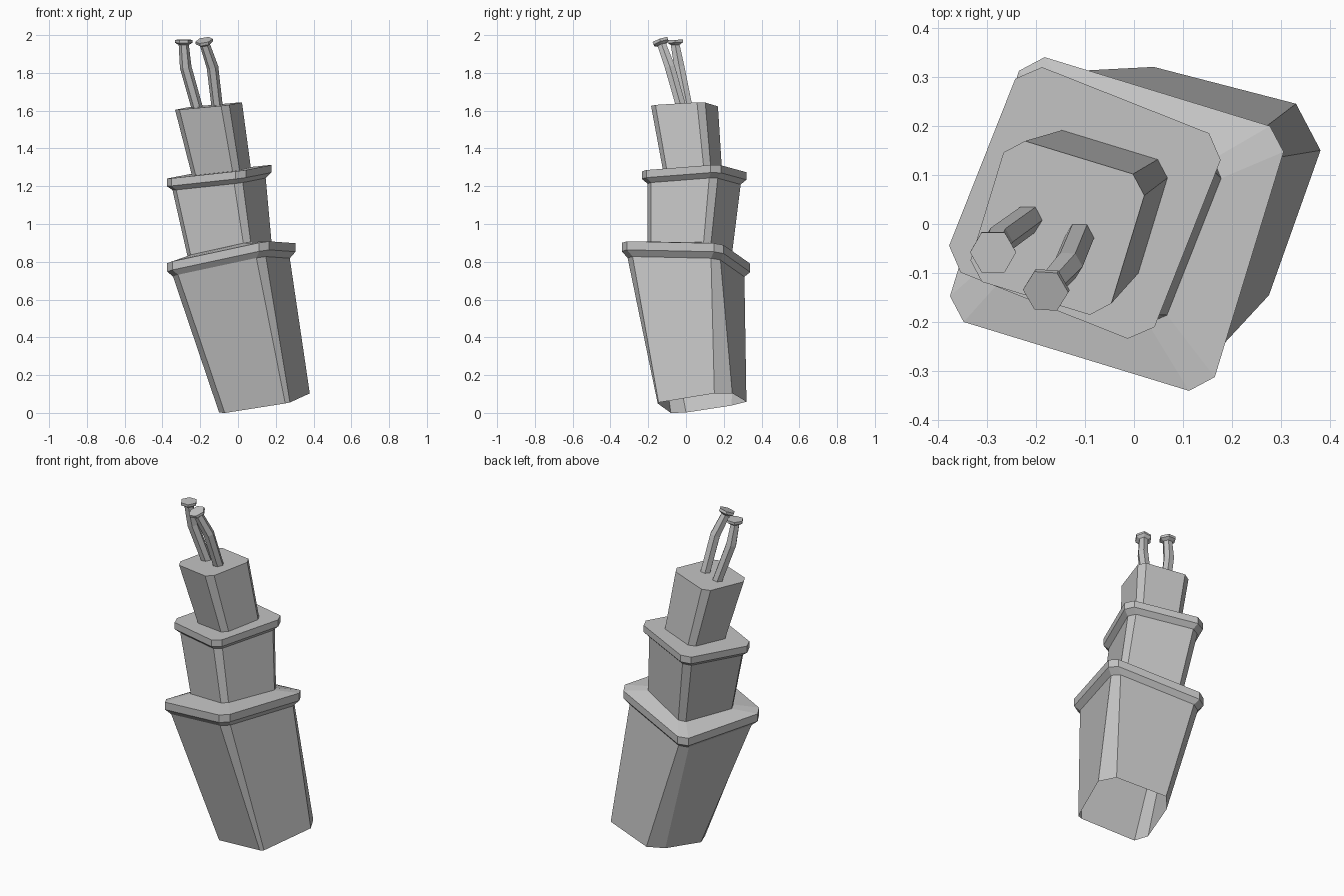
import bpy, bmesh, math
from mathutils import Vector

cube = bpy.data.objects.get("Cube")
if cube:
    bpy.data.objects.remove(cube)

grey = bpy.data.materials.new("stone_grey")
grey.use_nodes = True
colour = (0.55, 0.55, 0.55, 1)
grey.diffuse_color = colour
grey.node_tree.nodes["Principled BSDF"].inputs["Base Color"].default_value = colour


def on_plane(plan, plane):
    """Lift plan points onto a sloping plane (height, x slope, y slope)."""
    h, gx, gy = plane
    return [Vector((x, y, h + gx * x + gy * y)) for x, y in plan]


def ring(centre, half, cut, degrees, plane, drop=0):
    """Square with cut corners, turned about z and laid on a sloping plane."""
    b = half - cut
    local = [(b, -half), (half, -b), (half, b), (b, half),
             (-b, half), (-half, b), (-half, -b), (-b, -half)]
    c, s = math.cos(math.radians(degrees)), math.sin(math.radians(degrees))
    plan = [(centre[0] + c * u - s * v, centre[1] + s * u + c * v) for u, v in local]
    return on_plane(plan, (plane[0] - drop, plane[1], plane[2]))


def loft(name, rings, cap_top=False):
    """Skin a stack of rings with flat faces."""
    bm = bmesh.new()
    loops = [[bm.verts.new(p) for p in r] for r in rings]
    for low, high in zip(loops, loops[1:]):
        for i in range(len(low)):
            j = (i + 1) % len(low)
            bm.faces.new((low[i], low[j], high[j], high[i]))
    if cap_top:
        bm.faces.new(loops[-1])
    mesh = bpy.data.meshes.new(name)
    bm.to_mesh(mesh)
    bm.free()
    mesh.materials.append(grey)
    obj = bpy.data.objects.new(name, mesh)
    bpy.context.collection.objects.link(obj)
    return obj


# Sloping planes for the two ledges and the top
ledge_1 = (0.852, 0.19, -0.08)
ledge_2 = (1.287, 0.12, 0.03)
summit = (1.64, 0.1, 0.03)

# Lower stack, open underneath
foot = on_plane([(0.25, -0.15), (0.275, -0.145), (0.38, 0.15), (0.33, 0.245),
                 (0.04, 0.32), (-0.03, 0.24), (-0.1, 0), (-0.07, -0.08)],
                (0.02, 0.18, 0.1))
mid_1 = (-0.035, 0)
neck_1 = ring(mid_1, 0.257, 0.04, -17, ledge_1, 0.075)
loft("lower_stack", [foot, neck_1])

# Lower ledge
seat_1 = ring((-0.045, 0.02), 0.18, 0.03, -21.6, ledge_1, -0.025)
loft("lower_ledge", [neck_1,
                     ring(mid_1, 0.282, 0.042, -17, ledge_1, 0.045),
                     ring(mid_1, 0.282, 0.042, -17, ledge_1), seat_1])

# Middle stack
mid_2 = (-0.1, 0.043)
neck_2 = ring(mid_2, 0.2, 0.035, -21.6, ledge_2, 0.065)
loft("middle_stack", [seat_1, neck_2])

# Upper ledge
seat_2 = ring((-0.088, 0.035), 0.132, 0.03, -17, ledge_2)
loft("upper_ledge", [neck_2,
                     ring(mid_2, 0.225, 0.042, -21.6, ledge_2, 0.04),
                     ring(mid_2, 0.225, 0.042, -21.6, ledge_2), seat_2])

# Upper stack
loft("upper_stack", [seat_2, ring((-0.156, -0.008), 0.15, 0.035, -17, summit)],
     cap_top=True)


def hexagon(centre, normal, radius):
    """Six points around a centre, facing along the normal."""
    n = Vector(normal).normalized()
    side = (Vector((1, 0, 0)) - n * n.x).normalized()
    up = n.cross(side)
    return [Vector(centre) + radius * (math.cos(a) * side + math.sin(a) * up)
            for a in (i * math.pi / 3 for i in range(6))]


def pipe(name, base, knee, tip, facing):
    """Bent hexagonal pipe with a flared cap."""
    base, knee, tip = Vector(base), Vector(knee), Vector(tip)
    n = Vector(facing).normalized()
    loft(name, [hexagon(base, knee - base, 0.03),
                hexagon(knee, tip - base, 0.031),
                hexagon(tip, n, 0.027),
                hexagon(tip + n * 0.012, n, 0.047),
                hexagon(tip + n * 0.027, n, 0.047)], cap_top=True)


# Two bent pipes on the summit
pipe("right_pipe", (-0.212, 0.012, 1.6), (-0.277, -0.035, 1.83),
     (-0.287, -0.057, 1.948), (0, -0.03, 1))
pipe("left_pipe", (-0.108, -0.02, 1.6), (-0.135, -0.085, 1.83),
     (-0.175, -0.128, 1.948), (-0.2, -0.35, 1))
